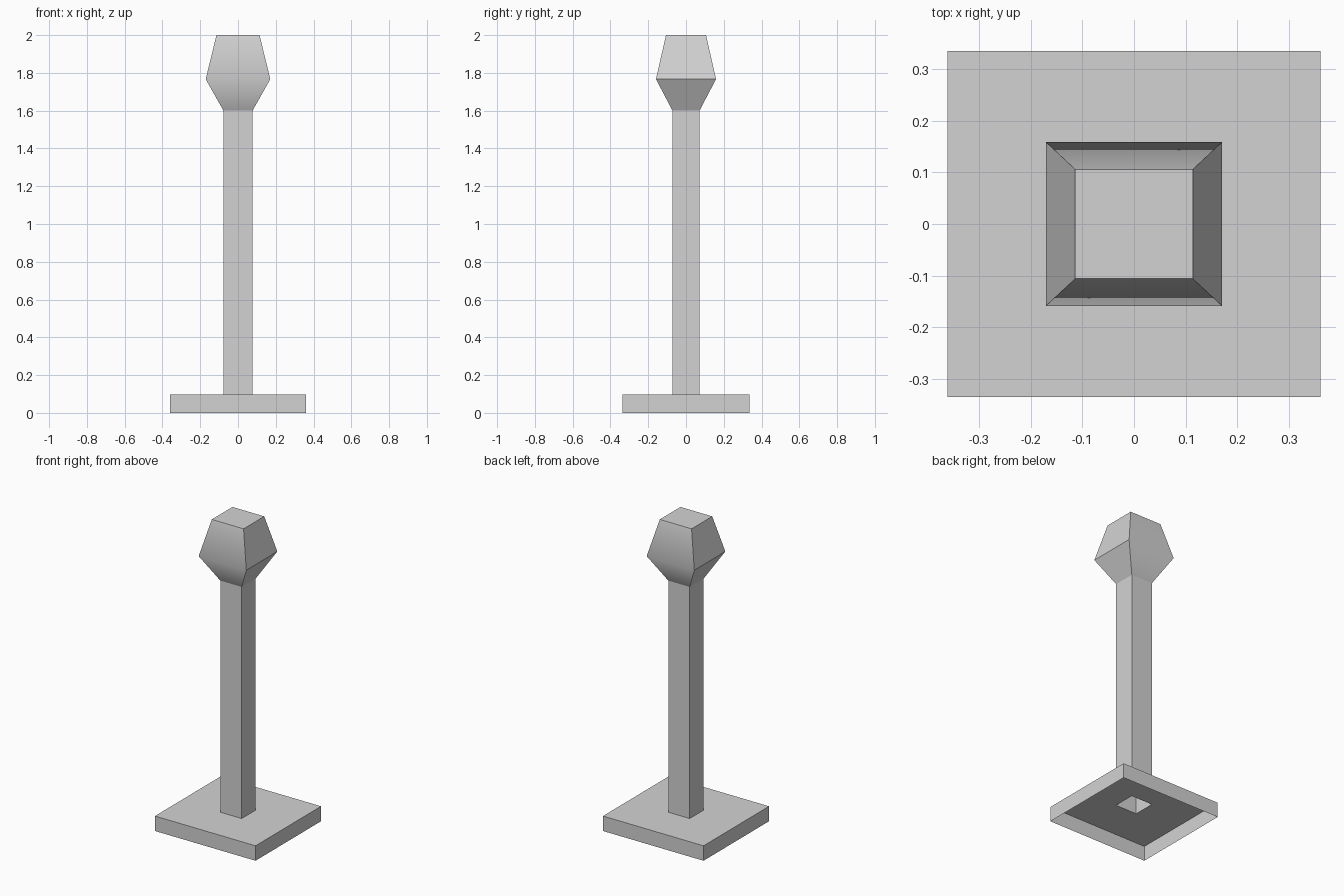
import bpy
import bmesh

cube = bpy.data.objects.get("Cube")
if cube:
    bpy.data.objects.remove(cube, do_unlink=True)

DEPTH = 0.93  # depth of every section relative to its width

grey = bpy.data.materials.new("plain grey")
grey.use_nodes = True
colour = (0.65, 0.65, 0.65, 1)
grey.diffuse_color = colour
grey.node_tree.nodes["Principled BSDF"].inputs["Base Color"].default_value = colour


def loft(name, sections, cap=False, blend_z=None):
    """Skin rectangular sections (half width, height) from first to last."""
    bm = bmesh.new()
    rings = []
    for w, z in sections:
        d = w * DEPTH
        rings.append([bm.verts.new((x, y, z))
                      for x, y in ((-w, -d), (w, -d), (w, d), (-w, d))])
    for low, high in zip(rings, rings[1:]):
        for i in range(4):
            j = (i + 1) % 4
            bm.faces.new((low[i], low[j], high[j], high[i]))
    if cap:
        bm.faces.new(rings[-1])
    # Hard edges, except where front and back blend softly at blend_z
    for face in bm.faces:
        face.smooth = blend_z is not None
    for edge in bm.edges:
        a, b = (v.co for v in edge.verts)
        soft = (blend_z is not None and abs(a.z - blend_z) < 0.001
                and abs(b.z - blend_z) < 0.001 and abs(a.y - b.y) < 0.001)
        edge.smooth = soft
    mesh = bpy.data.meshes.new(name)
    bm.to_mesh(mesh)
    bm.free()
    mesh.materials.append(grey)
    obj = bpy.data.objects.new(name, mesh)
    bpy.context.collection.objects.link(obj)
    return obj


# Hollow base plate, open below, with an opening under the post
loft("base", [(0.361, 0), (0.361, 0.097), (0.077, 0.097)])

# Hollow square post
loft("post", [(0.077, 0.097), (0.077, 1.6)])

# Flared head with a flat top
loft("head", [(0.077, 1.6), (0.171, 1.767), (0.114, 2.0)], cap=True, blend_z=1.767)
